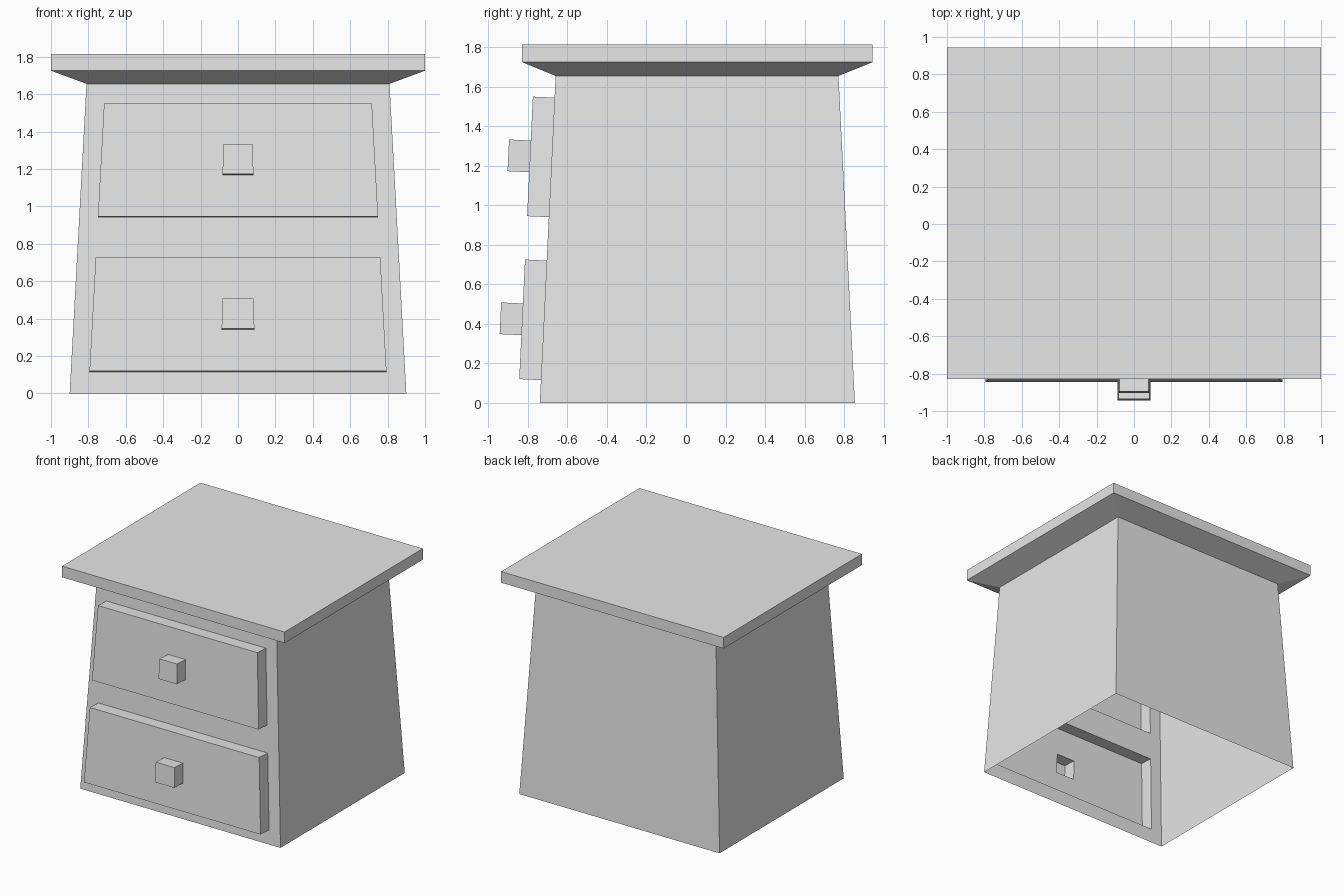
import bpy
import bmesh
from mathutils import Vector

cube = bpy.data.objects.get("Cube")
if cube:
    bpy.data.objects.remove(cube, do_unlink=True)

paint = bpy.data.materials.new("plain_grey")
paint.use_nodes = True
GREY = (0.8, 0.8, 0.8, 1.0)
paint.diffuse_color = GREY
paint.node_tree.nodes["Principled BSDF"].inputs["Base Color"].default_value = GREY

BODY_TOP = 1.655      # height where the walls meet the overhanging top
FRAME = 0.1           # width of the front frame beside each drawer
DEPTH = 0.11          # how far drawers and knobs stand out
DRAWERS = {"lower_drawer": (0.115, 0.72), "upper_drawer": (0.94, 1.545)}


def half_width(z):
    return 0.9 - 0.09 * z / BODY_TOP


def front(x, z):
    """Point on the sloping front wall."""
    return Vector((x, -0.74 + 0.08 * z / BODY_TOP, z))


def back(x, z):
    return Vector((x, 0.855 - 0.083 * z / BODY_TOP, z))


def face(bm, points):
    return bm.faces.new([bm.verts.new(p) for p in points])


def finish(bm, name):
    bmesh.ops.remove_doubles(bm, verts=bm.verts, dist=0.0005)
    mesh = bpy.data.meshes.new(name)
    bm.to_mesh(mesh)
    bm.free()
    mesh.materials.append(paint)
    obj = bpy.data.objects.new(name, mesh)
    bpy.context.collection.objects.link(obj)
    return obj


def extrude(bm, f, offset):
    new = bmesh.ops.extrude_discrete_faces(bm, faces=[f])["faces"][0]
    bmesh.ops.translate(bm, verts=new.verts[:], vec=offset)
    return new


# Tapered open-bottomed body, with two openings in the front wall
bm = bmesh.new()
rows = [0.0] + [z for span in DRAWERS.values() for z in span] + [BODY_TOP]
for i, (a, b) in enumerate(zip(rows, rows[1:])):
    wa, wb = half_width(a), half_width(b)
    cols_a = [-wa, FRAME - wa, wa - FRAME, wa]
    cols_b = [-wb, FRAME - wb, wb - FRAME, wb]
    for c in range(3):
        if c == 1 and i % 2:
            continue
        face(bm, [front(cols_a[c], a), front(cols_a[c + 1], a),
                  front(cols_b[c + 1], b), front(cols_b[c], b)])
    face(bm, [front(wa, a), back(wa, a), back(wb, b), front(wb, b)])
    face(bm, [back(-wa, a), front(-wa, a), front(-wb, b), back(-wb, b)])
    face(bm, [back(wa, a), back(-wa, a), back(-wb, b), back(wb, b)])
finish(bm, "cabinet_body")

# Hollow drawer fronts, each with a square knob
for name, (low, high) in DRAWERS.items():
    bm = bmesh.new()
    wl, wh = half_width(low) - FRAME, half_width(high) - FRAME
    panel = face(bm, [front(-wl, low), front(wl, low), front(wh, high), front(-wh, high)])
    panel.normal_update()
    out = panel.normal * DEPTH
    panel = extrude(bm, panel, out)
    knob = extrude(bm, panel, Vector())
    centre = knob.calc_center_median()
    for v in knob.verts:
        d = v.co - centre
        v.co = centre + Vector((d.x * 0.11, d.y * 0.265, d.z * 0.265))
    extrude(bm, knob, out)
    finish(bm, name)

# Overhanging top with a flared underside
bm = bmesh.new()
w = half_width(BODY_TOP)
levels = [(w, front(0, BODY_TOP).y, back(0, BODY_TOP).y, BODY_TOP),
          (1.0, -0.83, 0.945, 1.725), (1.0, -0.83, 0.945, 1.815)]
rings = [[Vector(p) for p in ((-x, f, z), (x, f, z), (x, b, z), (-x, b, z))]
         for x, f, b, z in levels]
for lower, upper in zip(rings, rings[1:]):
    for k in range(4):
        n = (k + 1) % 4
        face(bm, [lower[k], lower[n], upper[n], upper[k]])
face(bm, rings[-1])
finish(bm, "overhanging_top")
